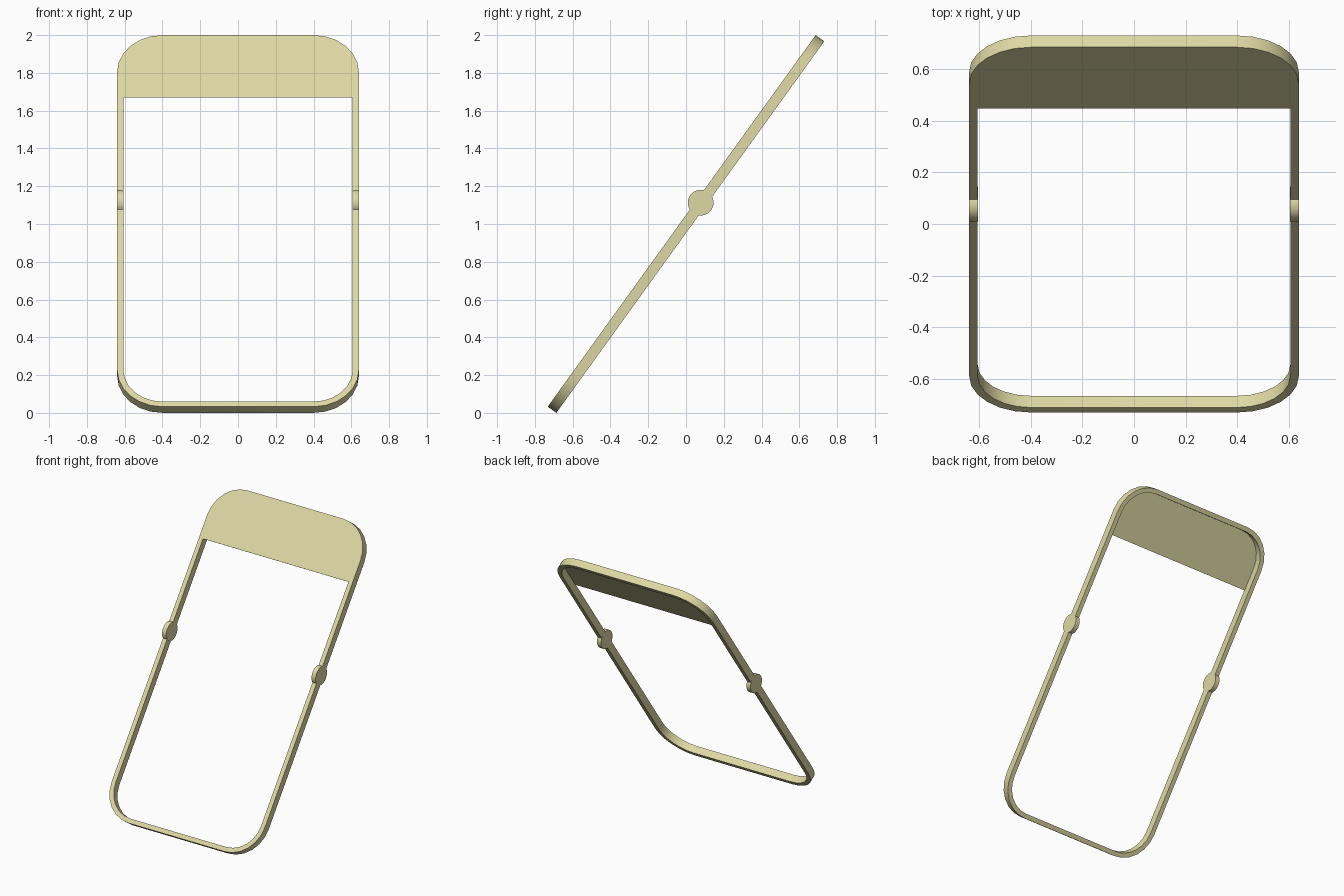
import bpy, bmesh, math
from mathutils import Matrix

if "Cube" in bpy.data.objects:
    bpy.data.objects.remove(bpy.data.objects["Cube"])

# Overall sizes, in the plane of the tilted frame (local z points to the front)
HALF_W, HALF_L, HALF_T = 0.64, 1.2125, 0.028
RADIUS, RIM, STEPS = 0.24, 0.033, 6
PANEL_LOW, PANEL_T = 0.807, 0.004
TILT = Matrix.Translation((0, 0, 1)) @ Matrix.Rotation(math.radians(54.2), 4, 'X')

mat = bpy.data.materials.new("pale_yellow")
mat.diffuse_color = (0.73, 0.69, 0.37, 1)
mat.use_nodes = True
mat.node_tree.nodes["Principled BSDF"].inputs["Base Color"].default_value = mat.diffuse_color


def rounded_loop(inset):
    """Rounded rectangle, counter-clockwise from the upper right corner."""
    r = RADIUS - inset
    cx, cy = HALF_W - RADIUS, HALF_L - RADIUS
    pts = []
    for k, (sx, sy) in enumerate([(1, 1), (-1, 1), (-1, -1), (1, -1)]):
        for i in range(STEPS + 1):
            a = math.pi / 2 * (k + i / STEPS)
            pts.append((sx * cx + r * math.cos(a), sy * cy + r * math.sin(a)))
    return pts


def finish(name, bm, smooth=True):
    bmesh.ops.recalc_face_normals(bm, faces=bm.faces)
    bm.transform(TILT)
    me = bpy.data.meshes.new(name)
    bm.to_mesh(me)
    bm.free()
    me.materials.append(mat)
    ob = bpy.data.objects.new(name, me)
    bpy.context.collection.objects.link(ob)
    if smooth:
        bpy.ops.object.select_all(action='DESELECT')
        ob.select_set(True)
        bpy.context.view_layer.objects.active = ob
        bpy.ops.object.shade_smooth_by_angle(angle=math.radians(30))
    return ob


# Rounded frame: four loops bridged into a closed ring
bm = bmesh.new()
rings = [[bm.verts.new((x, y, z)) for x, y in rounded_loop(inset)]
         for inset, z in [(0, -HALF_T), (0, HALF_T), (RIM, HALF_T), (RIM, -HALF_T)]]
for j in range(4):
    a, b = rings[j], rings[(j + 1) % 4]
    for i in range(len(a)):
        n = (i + 1) % len(a)
        bm.faces.new((a[i], a[n], b[n], b[i]))
finish("frame", bm)

# Thin panel closing the top of the frame, flush with the front
bm = bmesh.new()
w = HALF_W - RIM
outline = rounded_loop(RIM)[:2 * (STEPS + 1)] + [(-w, PANEL_LOW), (w, PANEL_LOW)]
face = bm.faces.new([bm.verts.new((x, y, HALF_T)) for x, y in outline])
ext = bmesh.ops.extrude_face_region(bm, geom=[face], use_keep_orig=True)
moved = [g for g in ext["geom"] if isinstance(g, bmesh.types.BMVert)]
bmesh.ops.translate(bm, verts=moved, vec=(0, 0, -PANEL_T))
finish("top_panel", bm)

# Round pivot discs on the two side bars
for side, name in ((-1, "left_pivot"), (1, "right_pivot")):
    bm = bmesh.new()
    place = (Matrix.Translation((side * (HALF_W - RIM / 2), 0.137, 0.003))
             @ Matrix.Rotation(math.pi / 2, 4, 'Y'))
    bmesh.ops.create_cone(bm, cap_ends=True, segments=32, radius1=0.068,
                          radius2=0.068, depth=RIM + 0.001, matrix=place)
    finish(name, bm)
